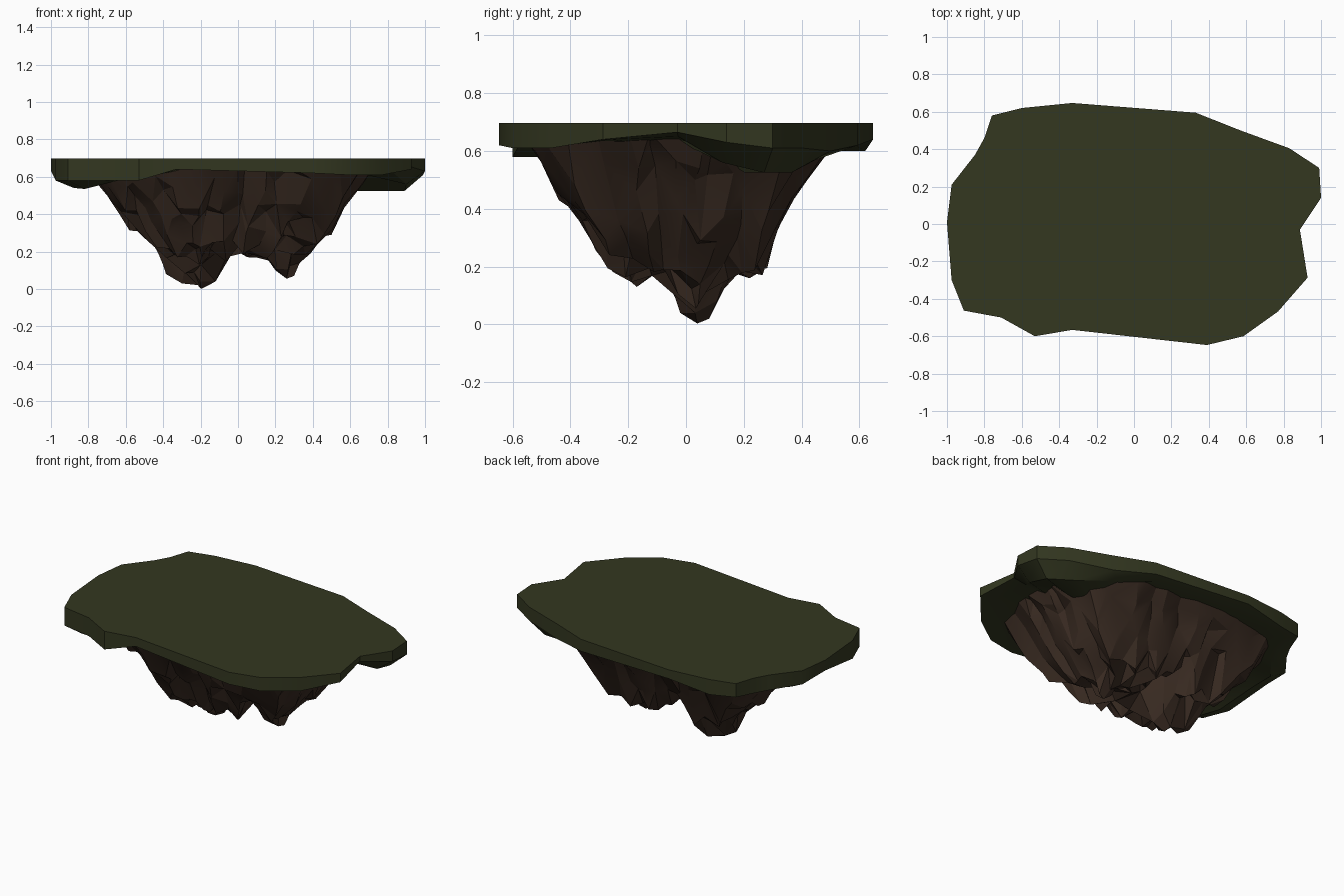
import bpy, bmesh, math, random
from mathutils import Vector
from mathutils.geometry import delaunay_2d_cdt

if "Cube" in bpy.data.objects:
    bpy.data.objects.remove(bpy.data.objects["Cube"])

random.seed(7)
TOP = 0.697


def material(name, rgb):
    m = bpy.data.materials.new(name)
    m.diffuse_color = (*rgb, 1)
    m.use_nodes = True
    m.node_tree.nodes["Principled BSDF"].inputs["Base Color"].default_value = m.diffuse_color
    return m


def add_object(name, bm, mat, angle):
    me = bpy.data.meshes.new(name)
    bm.to_mesh(me)
    bm.free()
    me.materials.append(mat)
    ob = bpy.data.objects.new(name, me)
    bpy.context.collection.objects.link(ob)
    bpy.ops.object.select_all(action='DESELECT')
    ob.select_set(True)
    bpy.context.view_layer.objects.active = ob
    bpy.ops.object.shade_smooth_by_angle(angle=math.radians(angle))
    return ob


def lerp(profile, t):
    if t <= profile[0][0]:
        return profile[0][1]
    for (a, za), (b, zb) in zip(profile, profile[1:]):
        if t <= b:
            return za + (zb - za) * (t - a) / (b - a)
    return profile[-1][1]


grass = material("dark grass green", (0.033, 0.038, 0.0145))
earth = material("dark earth brown", (0.043, 0.025, 0.0165))

# Grass slab: outline x, y, rim bottom height, underside lip height
outline = [
    (-1.0, .01, .63, .58), (-.975, .21, .61, .56), (-.85, .37, .6, .57),
    (-.80, .46, .6, .59), (-.76, .58, .61, .6), (-.60, .62, .6, .6),
    (-.33, .647, .64, .62), (.33, .595, .62, .61), (.57, .50, .60, .57),
    (.83, .405, .61, .525), (.99, .30, .61, .525), (1.0, .14, .63, .56),
    (.887, -.03, .665, .65), (.928, -.287, .64, .64), (.77, -.468, .61, .62),
    (.585, -.6, .61, .62), (.39, -.647, .62, .63), (-.33, -.566, .64, .64),
    (-.53, -.6, .58, .60), (-.71, -.5, .58, .58), (-.91, -.463, .58, .535),
    (-.975, -.30, .58, .54)]
bm = bmesh.new()
rings = [[bm.verts.new((x, y, TOP)) for x, y, a, b in outline],
         [bm.verts.new((x, y, a)) for x, y, a, b in outline],
         [bm.verts.new((x * .9, y * .9, b)) for x, y, a, b in outline],
         [bm.verts.new((x * .68, y * .68, b if b < .53 and x > 0 else .63))
          for x, y, a, b in outline]]
n = len(outline)
for hi, lo in zip(rings, rings[1:]):
    for i in range(n):
        j = (i + 1) % n
        bm.faces.new((hi[i], lo[i], lo[j], hi[j]))
bm.faces.new(rings[0])
centre = bm.verts.new((0, 0, .645))
for i in range(n):
    bm.faces.new((rings[3][(i + 1) % n], rings[3][i], centre))
bmesh.ops.recalc_face_normals(bm, faces=bm.faces)
add_object("grass_slab", bm, grass, 32)

# Hanging rock: height follows front, side, radial and two diagonal profiles
front = [(-.85, .66), (-.75, .56), (-.70, .5), (-.64, .35), (-.58, .29), (-.54, .31),
         (-.47, .22), (-.43, .22), (-.385, .08), (-.30, .03), (-.19, 0), (-.12, .04),
         (-.02, .21), (.05, .17), (.18, .15), (.20, .1), (.26, .055), (.30, .07),
         (.33, .14), (.38, .15), (.45, .28), (.50, .29), (.60, .5), (.65, .54), (.78, .66)]
side = [(-.57, .66), (-.51, .58), (-.44, .43), (-.38, .39), (-.28, .19), (-.22, .16),
        (-.17, .13), (-.10, .18), (-.05, .13), (-.02, .04), (.04, 0), (.08, .02),
        (.16, .18), (.22, .16), (.275, .15), (.31, .3), (.35, .4), (.42, .5), (.48, .58), (.54, .66)]
radial = [(0, 0), (.4, .0), (.6, .12), (.8, .28), (1, .55), (1.08, .67)]
# diagonal profiles: offset across, sheared height
diag_a = [(-1, .6), (-.77, .47), (-.58, .45), (-.49, .3), (-.43, .21), (-.39, .15),
          (-.32, .18), (-.25, .11), (-.14, .09), (0, .03), (.03, .09), (.07, .18),
          (.11, .11), (.16, .03), (.26, 0), (.30, .08), (.34, .13), (.44, .1),
          (.5, .24), (.6, .27), (.72, .38), (.97, .43)]
diag_b = [(-.97, .73), (-.84, .6), (-.67, .49), (-.58, .39), (-.5, .26), (-.45, .13),
          (-.35, .1), (-.16, .09), (-.04, .16), (.02, .09), (.04, .01), (.11, -.06),
          (.22, -.06), (.3, -.02), (.37, .13), (.42, .09), (.5, .22), (.58, .28),
          (.87, .39), (1, .52)]
CX, CY, RX, RY = -.05, -.02, .72, .51
CA, SA = math.cos(math.radians(36)), math.sin(math.radians(36))


def corner(ang):
    c, s = math.cos(ang), math.sin(ang)
    return 1 if c < 0 and s < 0 else 1 + .18 * (2 * c * s) ** 2


def depth(x, y):
    px, py = (x - CX) / RX, (y - CY) / RY
    r = math.hypot(px, py) / corner(math.atan2(py, px))
    u, w = x * CA + y * SA, y * CA - x * SA
    return max(lerp(front, x), lerp(side, y), lerp(radial, r),
               (lerp(diag_a, u) - .02 - .44 * w) / .9,
               (lerp(diag_b, -u) - .02 + .44 * w) / .9)


points = []
# crest lines keep the main spikes sharp
for x, z in front[1:-1]:
    y = .04 + random.uniform(-.01, .01)
    points.append((x, y, depth(x, y)))
for y, z in side[1:-1]:
    x = -.2 + random.uniform(-.01, .01)
    points.append((x, y, depth(x, y)))
# rings of ridges and gullies
SECT = 38
for k, r in enumerate((.22, .36, .48, .58, .68, .78, .88, .98, 1.08)):
    count = SECT if r > .4 else SECT // 2
    for s in range(count):
        ang = 2 * math.pi * (s + random.uniform(-.3, .3)) / count
        rr = (r if r > 1 else r + random.uniform(-.04, .04)) * corner(ang)
        x, y = CX + RX * rr * math.cos(ang), CY + RY * rr * math.sin(ang)
        if r < 1 and (abs(y - .04) < .02 or abs(x + .2) < .02):
            continue
        z = depth(x, y)
        z += random.uniform(.03, .09) if s % 2 else random.uniform(0, .02)
        points.append((x, y, min(z, .665)))
flat = [Vector(p[:2]) for p in points]
verts, _, faces, origin, _, _ = delaunay_2d_cdt(flat, [], [], 0, 1e-5)
bm = bmesh.new()
vs = [bm.verts.new((v.x, v.y, min(.665, points[o[0]][2]))) for v, o in zip(verts, origin)]
for f in faces:
    bm.faces.new([vs[i] for i in reversed(f)])
bm.normal_update()
if sum(f.normal.z for f in bm.faces) > 0:
    bmesh.ops.reverse_faces(bm, faces=bm.faces)
add_object("hanging_rock", bm, earth, 20)
